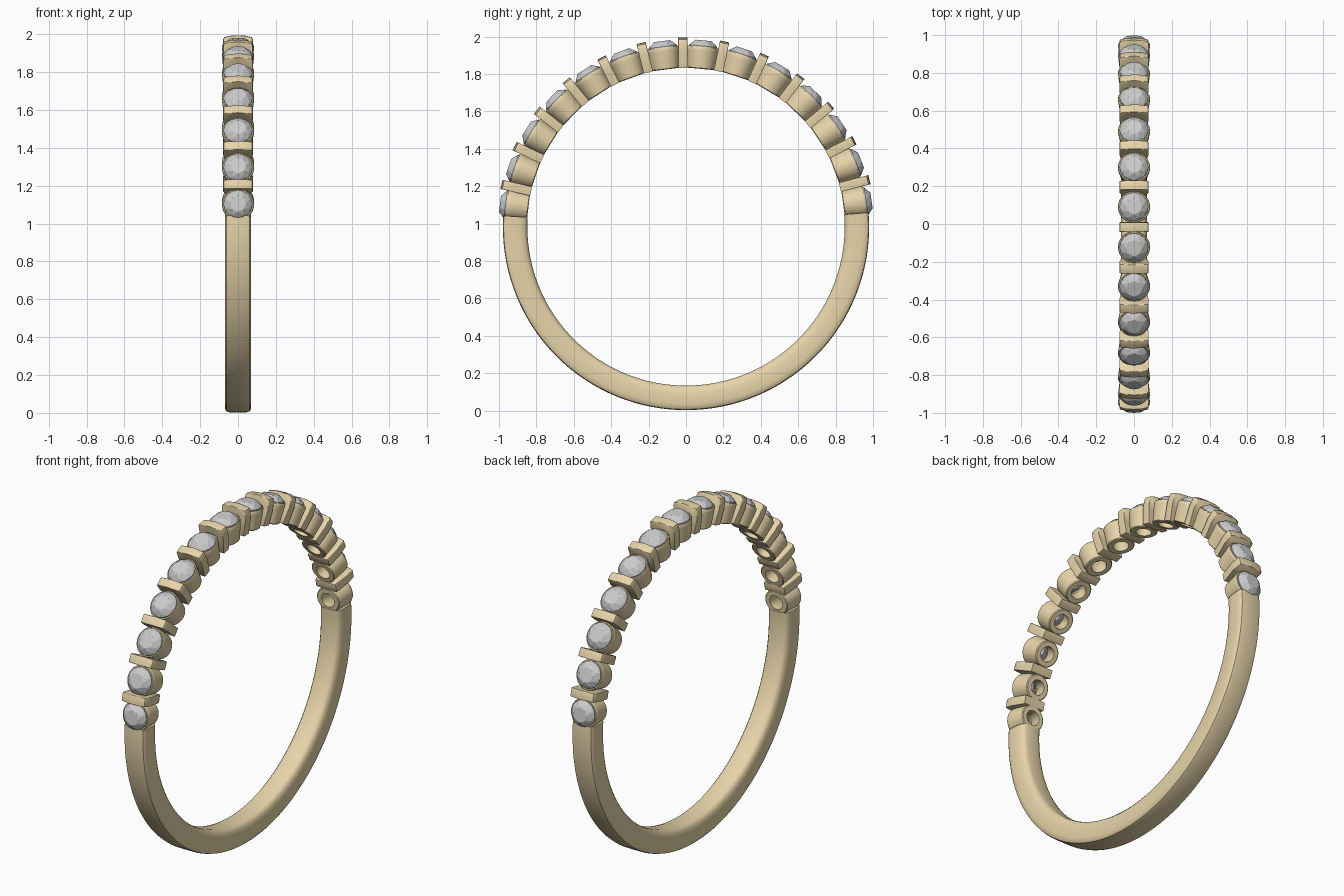
import bpy, bmesh
from math import sin, cos, pi, radians

if "Cube" in bpy.data.objects:
    bpy.data.objects.remove(bpy.data.objects["Cube"])

CZ = 0.982                      # height of the ring centre
gold = bpy.data.materials.new("gold")
gold.diffuse_color = (0.8, 0.66, 0.4, 1)
gold.use_nodes = True
gold.node_tree.nodes["Principled BSDF"].inputs["Base Color"].default_value = gold.diffuse_color


def make_mesh(name, bm, mat=None):
    bmesh.ops.recalc_face_normals(bm, faces=bm.faces[:])
    me = bpy.data.meshes.new(name)
    bm.to_mesh(me)
    bm.free()
    if mat:
        me.materials.append(mat)
    return me


def place(name, me, deg=0.0):
    """Put a part on the ring; local +z points outward, deg is measured from the top toward +y."""
    ob = bpy.data.objects.new(name, me)
    bpy.context.collection.objects.link(ob)
    ob.location = (0, 0, CZ)
    ob.rotation_euler.x = -radians(deg)
    return ob


def smooth(ob, deg=35):
    bpy.ops.object.select_all(action='DESELECT')
    ob.select_set(True)
    bpy.context.view_layer.objects.active = ob
    bpy.ops.object.shade_smooth_by_angle(angle=radians(deg))


def skin(bm, rings, closed):
    n = len(rings[0])
    pairs = list(zip(rings, rings[1:] + rings[:1] if closed else rings[1:]))
    for a, b in pairs:
        for i in range(n):
            j = (i + 1) % n
            bm.faces.new((a[i], a[j], b[j], b[i]))


def lathe(name, profile, segs, mat):
    bm = bmesh.new()
    rings = [[bm.verts.new((r * cos(2 * pi * k / segs), r * sin(2 * pi * k / segs), z))
              for r, z in profile] for k in range(segs)]
    skin(bm, rings, True)
    return make_mesh(name, bm, mat)


# angles of the stones: first one sits slightly closer to its neighbour
stone_angles = [-82.9] + [-71.1 + 12.75 * k for k in range(13)]
bar_angles = [(a + b) / 2 for a, b in zip(stone_angles, stone_angles[1:])]

# shank: rounded section swept round the lower half
half = [(0.035, 0.848), (0.052, 0.853), (0.063, 0.866), (0.069, 0.89),
        (0.070, 0.945), (0.067, 0.965), (0.060, 0.975), (0.045, 0.979)]
section = half + [(-x, r) for x, r in reversed(half)]
bm = bmesh.new()
a0, a1, N = radians(stone_angles[-1] + 3.6), radians(360 + stone_angles[0] - 3.6), 96
rings = []
for k in range(N + 1):
    a = a0 + (a1 - a0) * k / N
    rings.append([bm.verts.new((x, r * sin(a), r * cos(a))) for x, r in section])
skin(bm, rings, False)
bm.faces.new(rings[0])
bm.faces.new(rings[-1])
smooth(place("shank", make_mesh("shank", bm, gold)))

# collet: tapered cup with a seat and an open hole
collet = lathe("collet", [(0.042, 0.849), (0.068, 0.849), (0.073, 0.853), (0.084, 0.945),
                          (0.085, 0.960), (0.082, 0.967), (0.076, 0.967),
                          (0.074, 0.955), (0.045, 0.915)], 40, gold)

# bar: slim divider with a domed, bevelled top
side = [(0.066, 0.850), (0.078, 0.945), (0.078, 0.992), (0.073, 1.003), (0.045, 1.010)]
outline = side + [(0, 1.013)] + [(-x, z) for x, z in reversed(side)]
bm = bmesh.new()
rings = [[bm.verts.new((x, y, z)) for x, z in outline] for y in (-0.025, 0.025)]
skin(bm, rings, False)
caps = [bm.faces.new(r) for r in rings]
bmesh.ops.bevel(bm, geom=[e for f in caps for e in f.edges], offset=0.004,
                segments=2, profile=0.5, affect='EDGES')
bar = make_mesh("divider_bar", bm, gold)

# stone: faceted round cut built as a hull of facet rings
bm = bmesh.new()
for n, r, z, turn in ((8, 0.043, 1.002, 0), (8, 0.063, 0.988, 0.5), (16, 0.076, 0.972, 0),
                      (16, 0.076, 0.964, 0), (8, 0.035, 0.918, 0.5), (1, 0, 0.887, 0)):
    for k in range(n):
        a = 2 * pi * (k + turn) / n
        bm.verts.new((r * cos(a), r * sin(a), z))
bmesh.ops.convex_hull(bm, input=bm.verts[:])
bmesh.ops.dissolve_limit(bm, angle_limit=radians(1), verts=bm.verts[:], edges=bm.edges[:])
stone = make_mesh("stone", bm)

# repeat the parts over the top half
for i, a in enumerate(stone_angles):
    c = place(f"collet_{i + 1}", collet, a)
    place(f"stone_{i + 1}", stone, a)
    if i == 0:
        smooth(c)
for i, a in enumerate(bar_angles):
    b = place(f"divider_bar_{i + 1}", bar, a)
    if i == 0:
        smooth(b)
